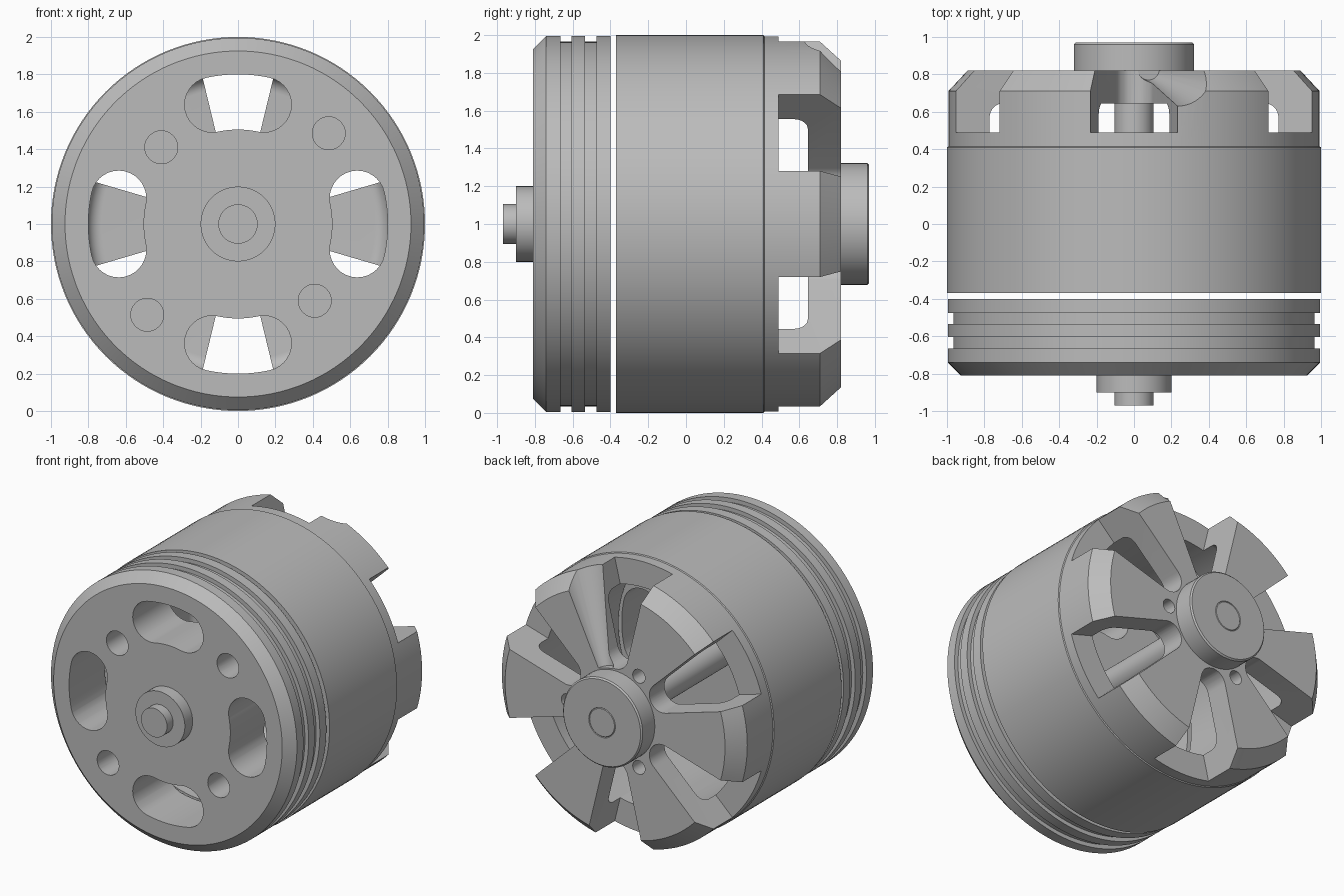
import bpy, bmesh, math
from mathutils import Matrix, Vector

old = bpy.data.objects.get("Cube")
if old:
    bpy.data.objects.remove(old, do_unlink=True)

metal = bpy.data.materials.new("grey metal")
metal.use_nodes = True
GREY = (0.5, 0.5, 0.5, 1)
metal.diffuse_color = GREY
metal.node_tree.nodes["Principled BSDF"].inputs["Base Color"].default_value = GREY


def finish(name, bm):
    bmesh.ops.recalc_face_normals(bm, faces=bm.faces)
    mesh = bpy.data.meshes.new(name)
    bm.to_mesh(mesh)
    bm.free()
    mesh.materials.append(metal)
    obj = bpy.data.objects.new(name, mesh)
    bpy.context.collection.objects.link(obj)
    return obj


def lathe(name, profile, steps=128):
    """Turn a closed (radius, y) profile around the motor axis."""
    bm = bmesh.new()
    vs = [bm.verts.new((r, y, 1)) for r, y in profile]
    es = [bm.edges.new((v, vs[(i + 1) % len(vs)])) for i, v in enumerate(vs)
          if profile[i][0] or profile[(i + 1) % len(vs)][0]]
    bmesh.ops.spin(bm, geom=vs + es, cent=(0, 0, 1), axis=(0, 1, 0),
                   angle=math.tau, steps=steps, use_merge=False)
    bmesh.ops.remove_doubles(bm, verts=bm.verts, dist=0.0001)
    return finish(name, bm)


def prism(outline, y0, y1):
    """Extrude an outline of (x, z) points, relative to the axis, along y."""
    bm = bmesh.new()
    face = bm.faces.new([bm.verts.new((x, y0, z + 1)) for x, z in outline])
    new = bmesh.ops.extrude_face_region(bm, geom=[face])["geom"]
    moved = [v for v in new if isinstance(v, bmesh.types.BMVert)]
    bmesh.ops.translate(bm, verts=moved, vec=(0, y1 - y0, 0))
    return finish("cutter", bm)


def polar(r, a):
    return (r * math.cos(a), r * math.sin(a))


def arc(cx, cz, r, a0, a1, n=16):
    return [(cx + r * math.cos(a0 + (a1 - a0) * i / n),
             cz + r * math.sin(a0 + (a1 - a0) * i / n)) for i in range(n + 1)]


def circle(r, a, radius):
    return arc(*polar(r, a), radius, 0, math.tau * 31 / 32, 31)


def kidney(a, half, r0, r1):
    mid, cap = (r0 + r1) / 2, (r1 - r0) / 2
    lo, hi = a - half, a + half
    return (arc(0, 0, r1, lo, hi)
            + arc(*polar(mid, hi), cap, hi, hi + math.pi)[1:]
            + arc(0, 0, r0, hi, lo)[1:]
            + arc(*polar(mid, lo), cap, lo + math.pi, lo + math.tau)[1:-1])


def wedge_slot(a, half, c):
    """Radial slot with straight sides and a round inner end."""
    inner = arc(*polar(c, a), c * math.sin(half), a + math.pi / 2 + half,
                a + 1.5 * math.pi - half)
    return [polar(1.3, a - half), polar(1.3, a + half)] + inner


def cut(obj, cutters):
    for c in cutters:
        mod = obj.modifiers.new("cut", "BOOLEAN")
        mod.operation, mod.object, mod.solver = "DIFFERENCE", c, "EXACT"
    dg = bpy.context.evaluated_depsgraph_get()
    obj.data = bpy.data.meshes.new_from_object(obj.evaluated_get(dg))
    obj.modifiers.clear()
    for c in cutters:
        bpy.data.objects.remove(c, do_unlink=True)


# Front mount: grooved disc with four kidney vents and four blind screw holes
front = lathe("front_mount", [
    (0, -0.81), (0.925, -0.81), (0.995, -0.74), (0.995, -0.665),
    (0.965, -0.665), (0.965, -0.605), (0.995, -0.605), (0.995, -0.535),
    (0.965, -0.535), (0.965, -0.475), (0.995, -0.475), (0.995, -0.4), (0, -0.4)])
cutters = []
for i in range(4):
    a = i * math.pi / 2
    cutters.append(prism(kidney(a, math.radians(12.2), 0.505, 0.8), -1, -0.2))
    r = 0.58 if i % 2 else 0.686
    cutters.append(prism(circle(r, a + math.pi / 4, 0.088), -1, -0.6))
cut(front, cutters)

# Front bearing boss and shaft tip
boss = lathe("front_boss", [(0, -0.8), (0.2, -0.8), (0.2, -0.9), (0.105, -0.9),
                            (0.105, -0.97), (0, -0.97)], 64)

# Rotor bell: hollow drum closed by a chamfered rear plate
fillet = arc(0.73, 0.57, 0.075, math.pi / 2, 0, 8)
bell = lathe("rotor_bell", [
    (0.805, -0.37), (1, -0.37), (1, 0.41), (0.993, 0.415), (0.993, 0.71),
    (0.89, 0.82), (0, 0.82), (0, 0.645)] + fillet)
HALF = math.radians(13.6)
cutters = [prism(wedge_slot(math.radians(30 + 60 * i), HALF, 0.44), 0.49, 1.2)
           for i in range(6)]
cutters += [prism(circle(0.385, i * math.tau / 3, 0.05), 0.5, 1.2) for i in range(3)]

# Tapered scoop along one side of the top slot
bm = bmesh.new()
bmesh.ops.create_cone(bm, cap_ends=True, segments=48, radius1=0.06,
                      radius2=0.25, depth=0.9)
axis = Vector((math.cos(math.pi / 2 - HALF), 0, math.sin(math.pi / 2 - HALF)))
turn = axis.to_track_quat("Z", "Y").to_matrix().to_4x4()
place = Matrix.Translation(axis * 0.78 + Vector((0, 0.83, 1)))
bmesh.ops.transform(bm, matrix=place @ turn, verts=bm.verts)
cutters.append(finish("cutter", bm))
cut(bell, cutters)

# Rear hub and central shaft
hub = lathe("rear_hub", [(0, 0.81), (0.322, 0.81), (0.322, 0.96), (0.312, 0.97),
                         (0.108, 0.97), (0.105, 0.966), (0.1, 0.97), (0, 0.97)], 64)
shaft = lathe("shaft", [(0, -0.37), (0.105, -0.37), (0.105, 0.7), (0, 0.7)], 64)

# Smooth turned surfaces, keeping machined edges crisp
bpy.ops.object.select_all(action="DESELECT")
for obj in (front, boss, bell, hub, shaft):
    obj.select_set(True)
bpy.context.view_layer.objects.active = bell
bpy.ops.object.shade_smooth_by_angle(angle=math.radians(25))
